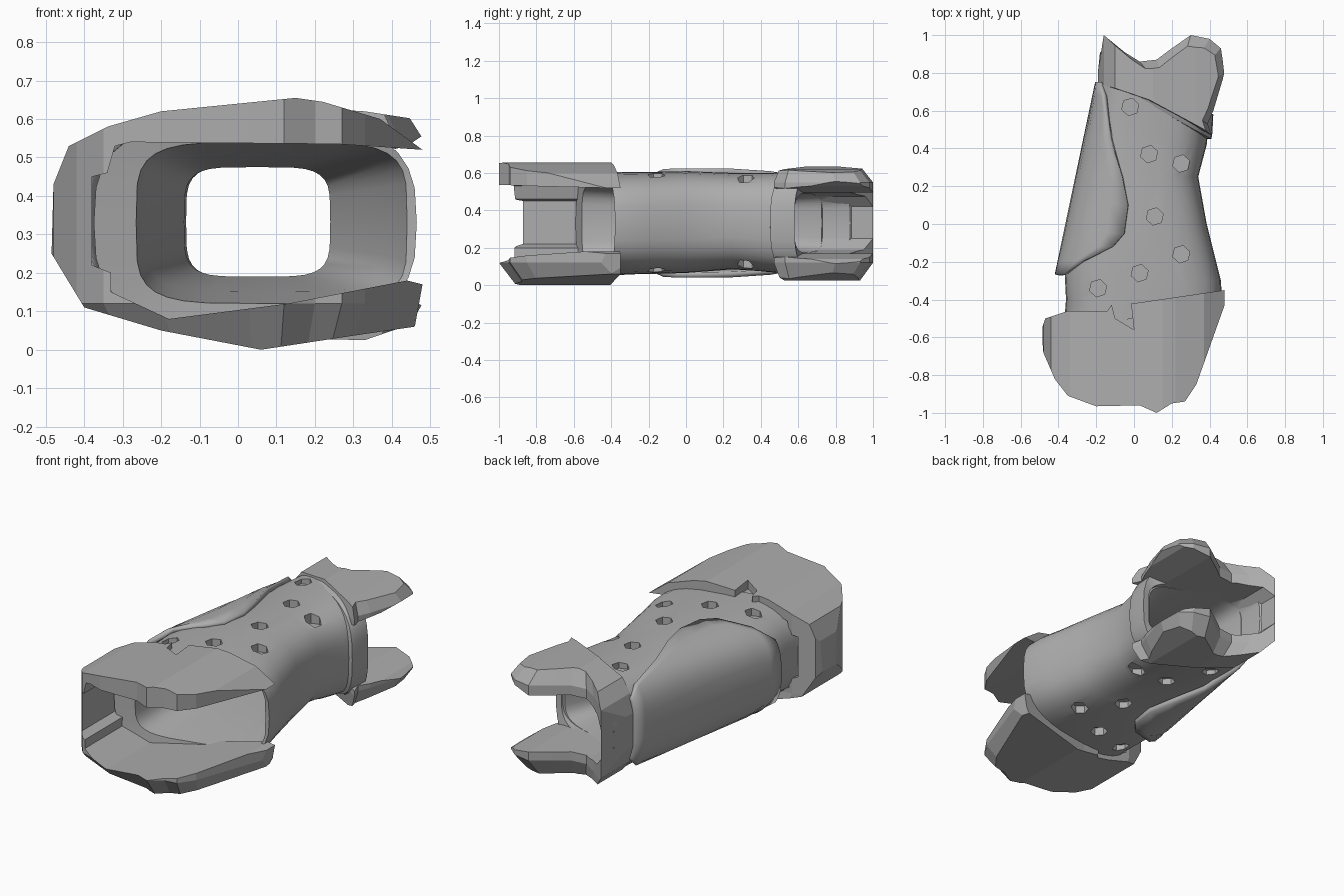
import bpy, bmesh, math

if "Cube" in bpy.data.objects:
    bpy.data.objects.remove(bpy.data.objects["Cube"])

GREY = (0.42, 0.42, 0.42, 1)
grey = bpy.data.materials.new("plain grey")
grey.use_nodes = True
grey.diffuse_color = GREY
grey.node_tree.nodes["Principled BSDF"].inputs["Base Color"].default_value = GREY

OUTER, INNER = 3.0, 4.5   # squareness of the sleeve sections


def make(name, verts, faces, smooth=False):
    mesh = bpy.data.meshes.new(name)
    mesh.from_pydata(verts, [], faces)
    bm = bmesh.new()
    bm.from_mesh(mesh)
    bmesh.ops.recalc_face_normals(bm, faces=bm.faces[:])
    bm.to_mesh(mesh)
    bm.free()
    mesh.materials.append(grey)
    if smooth:
        for p in mesh.polygons:
            p.use_smooth = True
        mesh.set_sharp_from_angle(angle=math.radians(30))
    obj = bpy.data.objects.new(name, mesh)
    bpy.context.collection.objects.link(obj)
    return obj


def stack(name, rings):
    """Solid through a stack of equal-sized rings, capped at both ends."""
    n, top = len(rings[0]), (len(rings) - 1) * len(rings[0])
    verts = [v for ring in rings for v in ring]
    faces = [list(range(n)), list(range(top, top + n))]
    for k in range(0, top, n):
        faces += [(k + i, k + (i + 1) % n, k + n + (i + 1) % n, k + n + i) for i in range(n)]
    return make(name, verts, faces)


def profile_along_y(name, pts, lo, hi):
    return stack(name, [[(x, y, z) for x, z in pts] for y in (lo, hi)])


def plan_trim(name, pts, centre, levels):
    """Plan outline stacked in z, scaled about a centre at each (z, scale) level."""
    cx, cy = centre
    return stack(name, [[(cx + (x - cx) * s, cy + (y - cy) * s, z) for x, y in pts]
                        for z, s in levels])


def boolean(obj, cutter, operation):
    m = obj.modifiers.new(operation.lower(), "BOOLEAN")
    m.operation, m.object, m.solver = operation, cutter, "EXACT"
    cutter.hide_render = True
    cutter.display_type = "WIRE"
    cutter.hide_set(True)


def section(x0, x1, z0, z1, a, power):
    """Point on a squared oval at angle a."""
    c, s = math.cos(a), math.sin(a)
    e = 2 / power
    x = (x0 + x1) / 2 + (x1 - x0) / 2 * math.copysign(abs(c) ** e, c)
    z = (z0 + z1) / 2 + (z1 - z0) / 2 * math.copysign(abs(s) ** e, s)
    return x, z


def hollow_loft(name, outer, inner, sides=32):
    """Open tube; each station is y, x0, x1, z0, z1, skew."""
    rings = [(s, OUTER) for s in outer] + [(s, INNER) for s in reversed(inner)]
    verts, faces = [], []
    for (y, x0, x1, z0, z1, skew), power in rings:
        for i in range(sides):
            x, z = section(x0, x1, z0, z1, math.tau * i / sides, power)
            verts.append((x, y + skew * (x1 - x), z))
    for r in range(len(rings)):
        a, b = r * sides, (r + 1) % len(rings) * sides
        for i in range(sides):
            j = (i + 1) % sides
            faces.append((a + i, a + j, b + j, b + i))
    return make(name, verts, faces, True)


# Middle sleeve, flared inside towards both mouths
sleeve = hollow_loft("sleeve", [
    (-0.38, -0.375, 0.465, 0.06, 0.60, -0.25),
    (-0.30, -0.36, 0.46, 0.055, 0.605, -0.12),
    (-0.20, -0.37, 0.435, 0.06, 0.605, 0),
    (0.0, -0.31, 0.385, 0.065, 0.61, 0),
    (0.25, -0.27, 0.34, 0.085, 0.60, 0),
    (0.42, -0.24, 0.385, 0.07, 0.60, 0.1),
    (0.57, -0.2, 0.40, 0.05, 0.61, 0.3)], [
    (-0.38, -0.265, 0.44, 0.12, 0.54, -0.25),
    (-0.20, -0.24, 0.39, 0.15, 0.52, -0.1),
    (0.22, -0.14, 0.24, 0.19, 0.475, 0),
    (0.42, -0.135, 0.3, 0.185, 0.48, 0.1),
    (0.57, -0.15, 0.37, 0.17, 0.495, 0.3)])

# Blind six-sided pockets, above and below: x, y, floor height
pockets = [(-0.02, 0.62, 0.57), (0.08, 0.37, 0.55), (0.25, 0.32, 0.53),
           (0.11, 0.04, 0.56), (0.25, -0.16, 0.55), (0.03, -0.26, 0.56),
           (-0.19, -0.34, 0.55)]
for x, y, floor in pockets:
    for lo, hi in ((floor, 0.75), (-0.1, 0.665 - floor)):
        hexagon = [(x + 0.047 * math.cos(math.tau * i / 6 + 0.3),
                    y + 0.047 * math.sin(math.tau * i / 6 + 0.3)) for i in range(6)]
        cutter = plan_trim("pocket_cutter", hexagon, (x, y), [(lo, 1), (hi, 1)])
        boolean(sleeve, cutter, "DIFFERENCE")

# Curved panel wrapped over the closed side: y, x of its edge
edge = [(-0.27, -0.37), (-0.2, -0.27), (-0.12, -0.11), (-0.05, -0.05), (0.1, -0.03),
        (0.25, -0.06), (0.45, -0.12), (0.68, -0.15), (0.75, -0.17)]
verts, faces, cols = [], [], 15
for y, ex in edge:
    x0 = -0.405 + 0.21 * (y + 0.27)
    half = 0.03 - x0
    reach = math.acos(min(1, ((0.03 - ex) / half) ** (OUTER / 2)))
    for i in range(cols):
        a = math.pi + reach * (2 * i / (cols - 1) - 1)
        x, z = section(x0, 0.03 + half, 0.055, 0.61, a, OUTER)
        verts.append((x, y, z))
for r in range(len(edge) - 1):
    for i in range(cols - 1):
        k = r * cols + i
        faces.append((k, k + 1, k + cols + 1, k + cols))
panel = make("side_panel", verts, faces, True)
solid = panel.modifiers.new("thickness", "SOLIDIFY")
solid.thickness, solid.offset = 0.03, 0

# Front cuff: open-sided profile trimmed to its plan, bevelled up from below
front_cuff = profile_along_y("front_cuff", [
    (0.48, 0.52), (0.37, 0.6), (0.22, 0.645), (0.15, 0.655), (-0.2, 0.62), (-0.34, 0.58),
    (-0.44, 0.53), (-0.48, 0.43), (-0.485, 0.25), (-0.4, 0.11), (-0.2, 0.05), (0.06, 0.0),
    (0.29, 0.035), (0.46, 0.06), (0.48, 0.17), (0.44, 0.18), (0.13, 0.12), (-0.18, 0.08),
    (-0.33, 0.15), (-0.33, 0.2), (-0.38, 0.22), (-0.38, 0.45), (-0.34, 0.46),
    (-0.32, 0.53), (-0.28, 0.54), (0.26, 0.535)], -1.1, -0.2)
front_plan = plan_trim("front_cuff_trim", [
    (-0.47, -0.5), (-0.49, -0.56), (-0.48, -0.68), (-0.42, -0.82), (-0.35, -0.91),
    (-0.2, -0.965), (0.03, -0.96), (0.12, -1.0), (0.2, -0.95), (0.27, -0.94),
    (0.33, -0.85), (0.49, -0.4), (0.48, -0.35), (0.0, -0.42), (-0.12, -0.43),
    (-0.14, -0.46), (-0.35, -0.46)], (0.06, -0.37),
    [(-0.02, 0.83), (0.12, 1), (0.9, 1)])
boolean(front_cuff, front_plan, "INTERSECT")

# Small notch in the top of the front cuff
notch = plan_trim("notch_cutter", [(-0.13, -0.38), (-0.1, -0.5), (0.0, -0.56), (-0.02, -0.38)],
                  (0, 0), [(0.59, 1), (0.8, 1)])
boolean(front_cuff, notch, "DIFFERENCE")

# Slanted band where the rear cuff begins
hollow_loft("rear_band", [
    (0.45, -0.19, 0.41, 0.06, 0.605, 0.55),
    (0.48, -0.19, 0.415, 0.045, 0.62, 0.55),
    (0.58, -0.18, 0.42, 0.045, 0.62, 0.55)], [
    (0.45, -0.15, 0.36, 0.175, 0.49, 0.55),
    (0.58, -0.155, 0.385, 0.165, 0.5, 0.55)])

# Rear cuff: open-sided profile with bevelled prongs above and below
rear_cuff = profile_along_y("rear_cuff", [
    (0.485, 0.56), (0.46, 0.6), (0.33, 0.62), (0.1, 0.635), (-0.1, 0.6), (-0.16, 0.53),
    (-0.19, 0.43), (-0.19, 0.24), (-0.16, 0.14), (-0.1, 0.07), (0.1, 0.03), (0.33, 0.025),
    (0.46, 0.07), (0.485, 0.11), (0.44, 0.14), (0.3, 0.17), (0.0, 0.17), (-0.1, 0.19),
    (-0.16, 0.25), (-0.16, 0.42), (-0.11, 0.475), (0.0, 0.495), (0.3, 0.495),
    (0.44, 0.53)], 0.3, 1.2)
rear_plan = plan_trim("rear_cuff_trim", [
    (0.41, 0.47), (0.39, 0.53), (0.42, 0.6), (0.48, 0.8), (0.46, 0.93), (0.4, 0.98),
    (0.3, 1.0), (0.2, 0.93), (0.12, 0.87), (0.03, 0.86), (-0.05, 0.91), (-0.16, 1.0),
    (-0.2, 0.75), (0.05, 0.66)], (0.2, 0.65),
    [(0.0, 0.75), (0.12, 1), (0.55, 1), (0.66, 0.75)])
boolean(rear_cuff, rear_plan, "INTERSECT")
